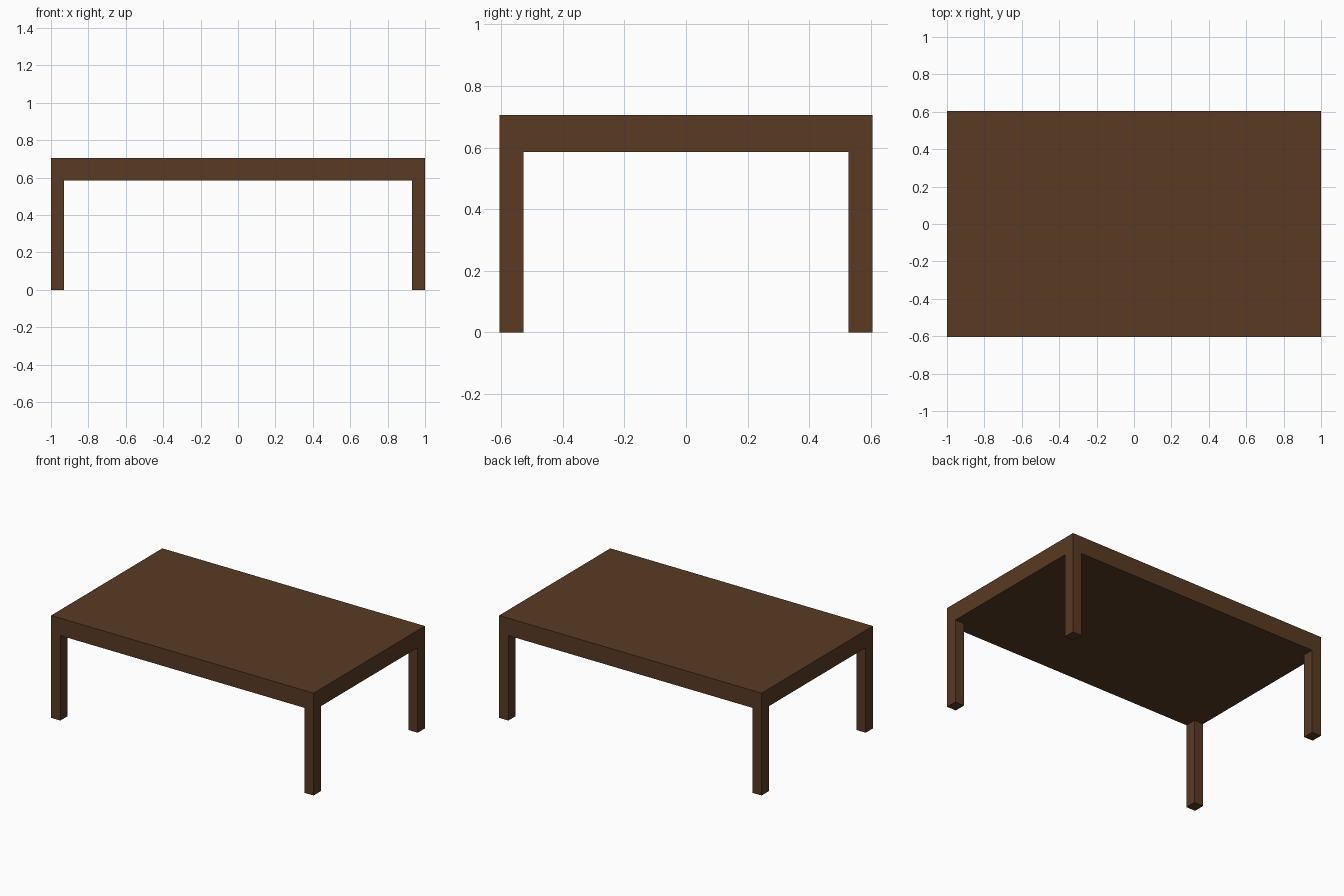
import bpy

if "Cube" in bpy.data.objects:
    bpy.data.objects.remove(bpy.data.objects["Cube"])

wood = bpy.data.materials.new("dark_brown_wood")
wood.diffuse_color = (0.1, 0.043, 0.017, 1.0)
wood.use_nodes = True
wood.node_tree.nodes["Principled BSDF"].inputs["Base Color"].default_value = wood.diffuse_color

HALF_X, HALF_Y = 1.0, 0.605
UNDERSIDE, TOP = 0.585, 0.705
LEG_X, LEG_Y = 0.07, 0.078


def box(name, center, size):
    bpy.ops.mesh.primitive_cube_add(size=1, location=center)
    obj = bpy.context.object
    obj.name = name
    obj.scale = size
    bpy.ops.object.transform_apply(location=False, rotation=False, scale=True)
    obj.data.materials.append(wood)
    return obj


# Thick solid table top
box("table_top", (0, 0, (UNDERSIDE + TOP) / 2),
    (2 * HALF_X, 2 * HALF_Y, TOP - UNDERSIDE))

# Four corner legs, flush with the edges of the top
for side_x, sx in (("left", -1), ("right", 1)):
    for side_y, sy in (("front", -1), ("back", 1)):
        box(f"{side_y}_{side_x}_leg",
            (sx * (HALF_X - LEG_X / 2), sy * (HALF_Y - LEG_Y / 2), UNDERSIDE / 2),
            (LEG_X, LEG_Y, UNDERSIDE))
